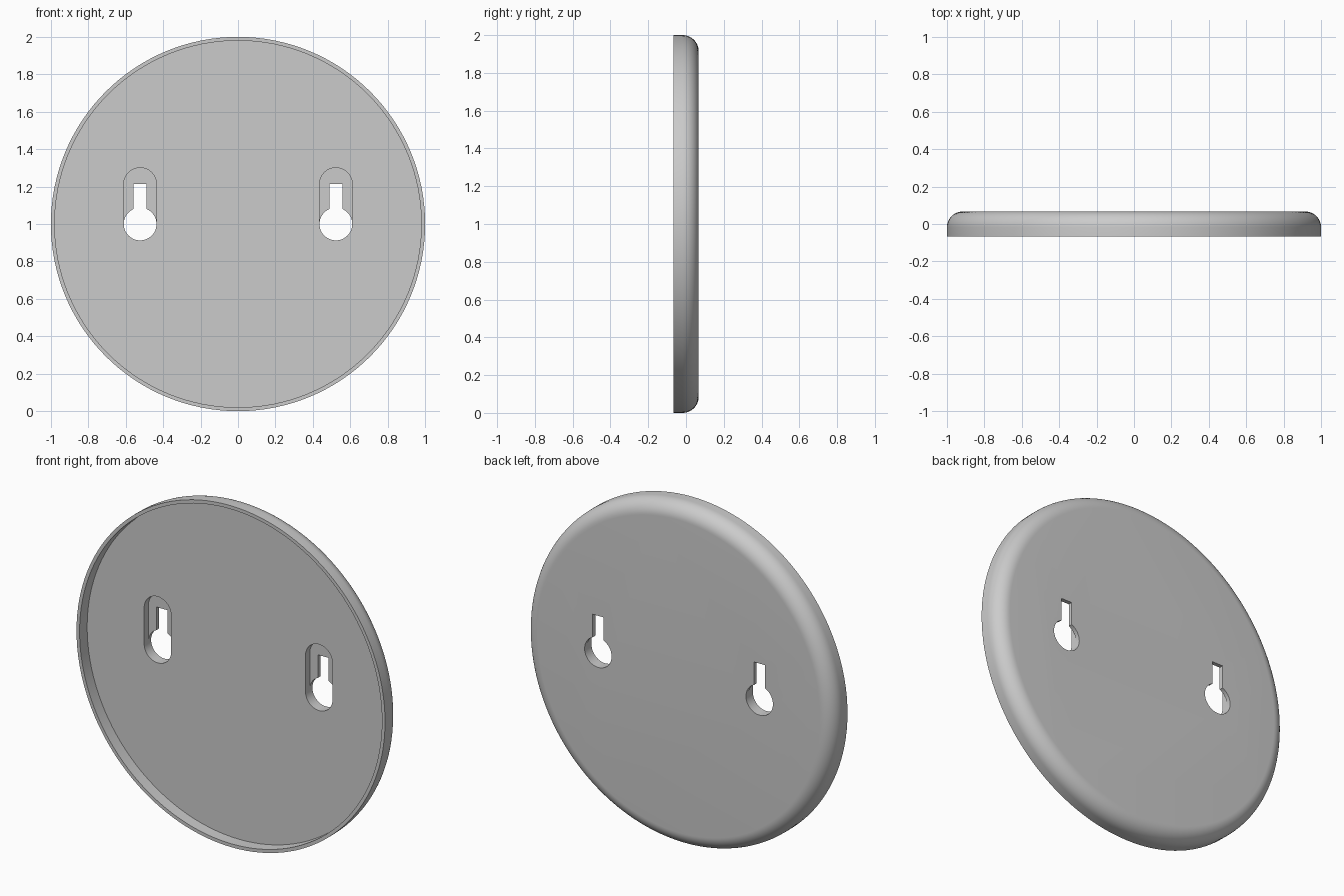
import bpy, bmesh
from math import sin, cos, pi, acos
from mathutils import Matrix

if "Cube" in bpy.data.objects:
    bpy.data.objects.remove(bpy.data.objects["Cube"])

FRONT, BACK, FLOOR = -0.067, 0.067, 0.003
RADIUS, INNER, FILLET = 1.0, 0.98, 0.085
HOLE_X, HOLE_R, SLOT_W, SLOT_TOP, POCKET_TOP = 0.523, 0.0875, 0.035, 1.215, 1.213
POCKET_FLOOR = 0.043

grey = bpy.data.materials.new("plain grey")
grey.use_nodes = True
colour = (0.6, 0.6, 0.6, 1)
grey.diffuse_color = colour
grey.node_tree.nodes["Principled BSDF"].inputs["Base Color"].default_value = colour


def make_object(name, bm):
    bmesh.ops.recalc_face_normals(bm, faces=bm.faces)
    mesh = bpy.data.meshes.new(name)
    bm.to_mesh(mesh)
    bm.free()
    mesh.materials.append(grey)
    obj = bpy.data.objects.new(name, mesh)
    bpy.context.collection.objects.link(obj)
    return obj


def arc(cx, cz, r, start, end, steps):
    return [(cx + r * cos(start + (end - start) * i / steps),
             cz + r * sin(start + (end - start) * i / steps)) for i in range(steps + 1)]


def prism(name, outline, y0, y1):
    bm = bmesh.new()
    face = bm.faces.new([bm.verts.new((x, y0, z)) for x, z in outline])
    result = bmesh.ops.extrude_face_region(bm, geom=[face])
    verts = [v for v in result["geom"] if isinstance(v, bmesh.types.BMVert)]
    bmesh.ops.translate(bm, verts=verts, vec=(0, y1 - y0, 0))
    return make_object(name, bm)


# Round dish: turned profile with a thin front rim and a rounded back edge
bm = bmesh.new()
profile = [(INNER, FLOOR), (INNER, FRONT), (RADIUS, FRONT)]
profile += arc(RADIUS - FILLET, BACK - FILLET, FILLET, 0, pi / 2, 12)
segments = 128
rings = [[bm.verts.new((r * cos(2 * pi * i / segments), y, 1 + r * sin(2 * pi * i / segments)))
          for i in range(segments)] for r, y in profile]
for a, b in zip(rings, rings[1:]):
    for i in range(segments):
        j = (i + 1) % segments
        bm.faces.new((a[i], a[j], b[j], b[i]))
bm.faces.new(rings[0])
bm.faces.new(rings[-1])
dish = make_object("round_dish", bm)

# Keyhole mounts: a rounded pocket from the front, and a keyhole right through
cutters = []
for side, x in (("left", HOLE_X), ("right", -HOLE_X)):
    lower = arc(x, 1, HOLE_R, pi, 2 * pi, 24)
    pocket = lower + arc(x, POCKET_TOP, HOLE_R, 0, pi, 24)
    neck = acos(SLOT_W / HOLE_R)
    keyhole = (lower + arc(x, 1, HOLE_R, 0, neck, 8)[1:]
               + [(x + SLOT_W, SLOT_TOP), (x - SLOT_W, SLOT_TOP)]
               + arc(x, 1, HOLE_R, pi - neck, pi, 8)[:-1])
    cutters.append(prism(side + "_pocket_cutter", pocket, -0.2, POCKET_FLOOR))
    cutters.append(prism(side + "_keyhole_cutter", keyhole, -0.2, 0.2))

bpy.ops.object.select_all(action="DESELECT")
bpy.context.view_layer.objects.active = dish
dish.select_set(True)
for cutter in cutters:
    cutter.hide_render = True
    mod = dish.modifiers.new(cutter.name, "BOOLEAN")
    mod.operation = "DIFFERENCE"
    mod.solver = "EXACT"
    mod.object = cutter
    bpy.ops.object.modifier_apply(modifier=mod.name)
for cutter in cutters:
    bpy.data.objects.remove(cutter)

bpy.ops.object.shade_smooth_by_angle(angle=pi / 6)
